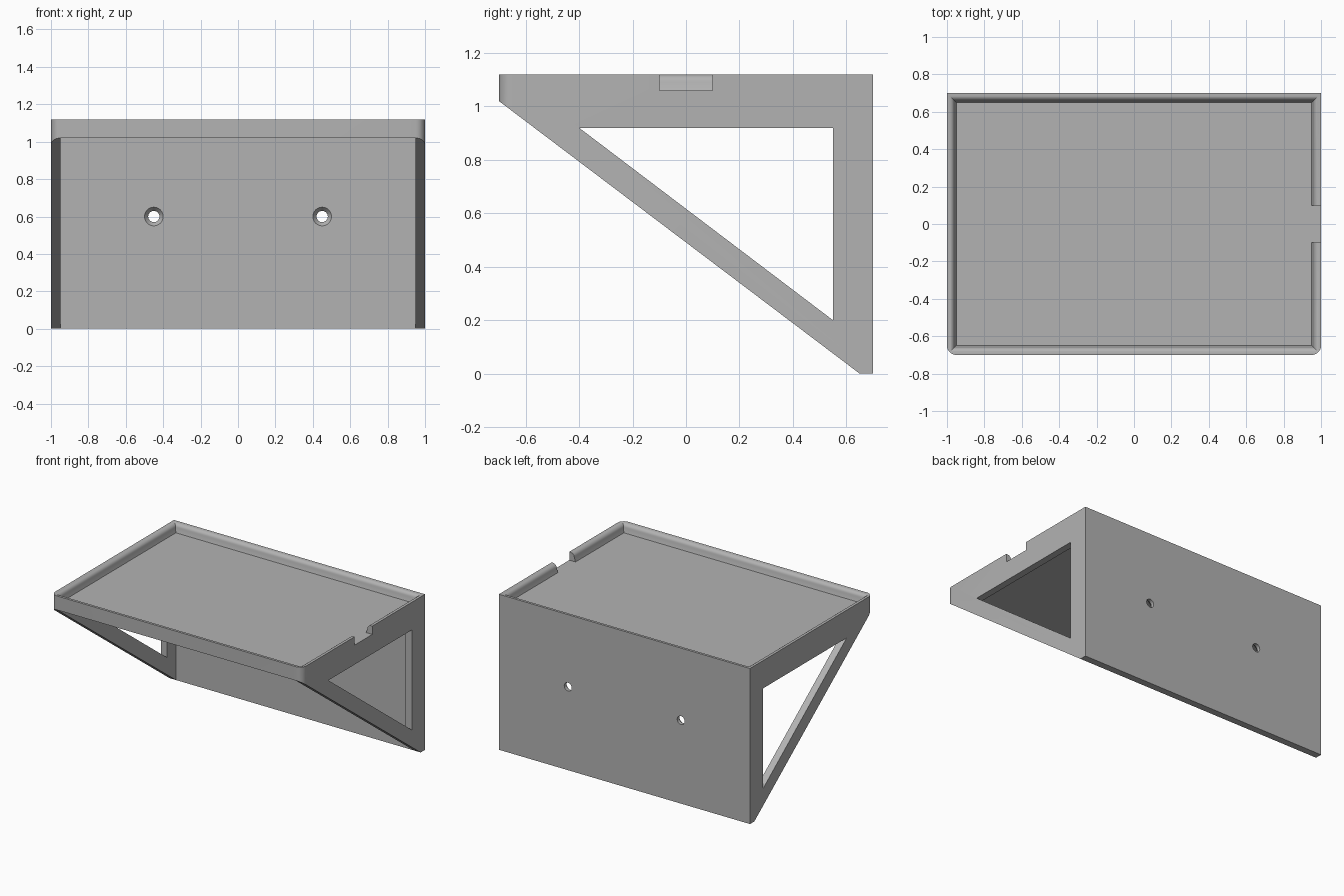
import bpy, bmesh, math

cube = bpy.data.objects.get("Cube")
if cube:
    bpy.data.objects.remove(cube, do_unlink=True)

grey = bpy.data.materials.new("plain_grey")
grey.use_nodes = True
colour = (0.45, 0.45, 0.45, 1)
grey.diffuse_color = colour
grey.node_tree.nodes["Principled BSDF"].inputs["Base Color"].default_value = colour

W, D, H = 1.0, 0.7, 1.12      # half width, half depth, height
WALL = 0.05
FLOOR, UNDER = 1.06, 1.02     # tray floor and underside


def loft(name, rings):
    """Closed solid through rings that all have the same point count."""
    bm = bmesh.new()
    rows = [[bm.verts.new(p) for p in ring] for ring in rings]
    n = len(rows[0])
    for a, b in zip(rows, rows[1:]):
        for i in range(n):
            j = (i + 1) % n
            bm.faces.new((a[i], a[j], b[j], b[i]))
    bm.faces.new(rows[0][::-1])
    bm.faces.new(rows[-1])
    bmesh.ops.recalc_face_normals(bm, faces=bm.faces)
    mesh = bpy.data.meshes.new(name)
    bm.to_mesh(mesh)
    bm.free()
    mesh.materials.append(grey)
    obj = bpy.data.objects.new(name, mesh)
    bpy.context.collection.objects.link(obj)
    return obj


def box(name, x0, x1, y0, y1, z0, z1):
    return loft(name, [[(x0, y0, z), (x1, y0, z), (x1, y1, z), (x0, y1, z)]
                       for z in (z0, z1)])


def side_prism(name, outline, reach):
    return loft(name, [[(x, y, z) for y, z in outline] for x in (-reach, reach)])


def carve(body, tool, operation="DIFFERENCE"):
    """Apply a boolean and remove the tool."""
    mod = body.modifiers.new(tool.name, "BOOLEAN")
    mod.operation, mod.solver, mod.object = operation, "EXACT", tool
    bpy.context.view_layer.objects.active = body
    bpy.ops.object.modifier_apply(modifier=mod.name)
    bpy.data.objects.remove(tool, do_unlink=True)


# Sloped body, full width
shelf = side_prism("wall_shelf", [(-D, UNDER), (D - WALL, 0), (D, 0), (D, H), (-D, H)], W)

# Round the two upright front corners
plan = [(W, D + 0.1), (-W, D + 0.1)]
for sx, start in ((-1, 180), (1, 270)):
    for k in range(9):
        a = math.radians(start + k * 90 / 8)
        plan.append((sx * (W - WALL) + WALL * math.cos(a), -D + WALL + WALL * math.sin(a)))
carve(shelf, loft("plan_outline", [[(x, y, z) for x, y in plan] for z in (-0.1, H + 0.1)]),
      "INTERSECT")

# Space under the tray, between side brackets and back panel
carve(shelf, box("under_space", -W + WALL, W - WALL, -1, D - WALL, -0.2, UNDER))

# Triangular openings through both side brackets
carve(shelf, side_prism("side_opening", [(-0.40, 0.92), (0.55, 0.92), (0.55, 0.20)], 1.2))

# Tray recess with a rounded inner lip
profile = [(WALL, FLOOR)]
for k in range(7):
    a = math.radians(k * 15)
    profile.append((0.01 + 0.03 * math.cos(a), H - 0.03 + 0.03 * math.sin(a)))
profile.append((0.01, H + 0.1))
carve(shelf, loft("tray_recess", [
    [(sx * (W - d), sy * (D - d), z) for sx, sy in ((-1, -1), (1, -1), (1, 1), (-1, 1))]
    for d, z in profile]))

# Cable notch in the left lip
carve(shelf, box("lip_notch", W - WALL - 0.02, W + 0.1, -0.1, 0.1, FLOOR, H + 0.1))

# Countersunk screw holes through the back panel
for x in (-0.45, 0.45):
    rings = []
    for y, r in ((D - WALL - 0.01, 0.05), (D - WALL, 0.05), (D - 0.025, 0.03), (D + 0.1, 0.03)):
        rings.append([(x + r * math.cos(math.tau * i / 32), y,
                       0.6 + r * math.sin(math.tau * i / 32)) for i in range(32)])
    carve(shelf, loft("screw_hole", rings))

# Smooth the rounded areas, keep hard edges
bpy.ops.object.select_all(action="DESELECT")
shelf.select_set(True)
bpy.context.view_layer.objects.active = shelf
bpy.ops.object.shade_smooth_by_angle(angle=math.radians(25))
